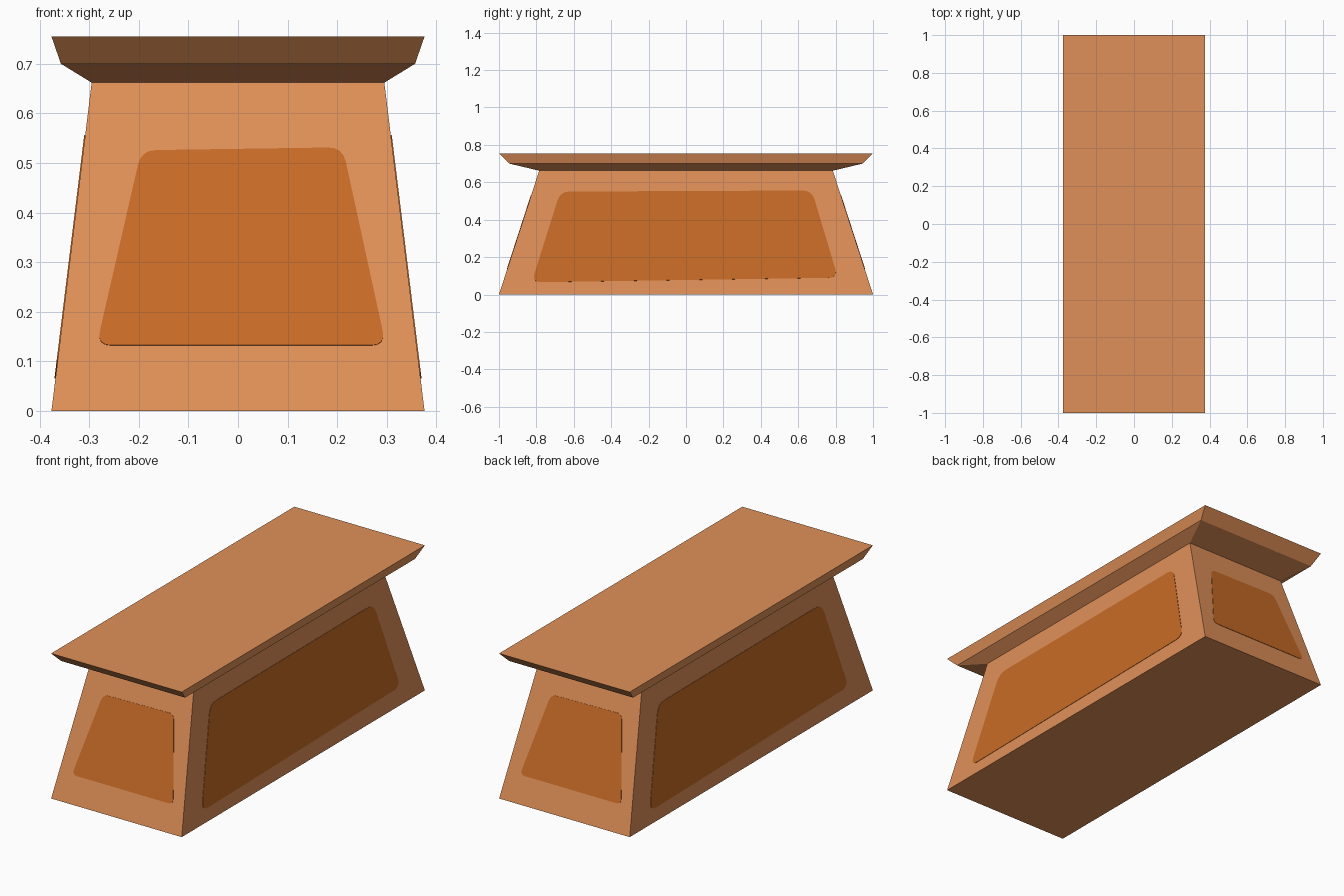
import bpy, bmesh, math
from mathutils import Vector, Matrix

if "Cube" in bpy.data.objects:
    bpy.data.objects.remove(bpy.data.objects["Cube"])


def srgb(*rgb):
    lin = [(c / 255 / 12.92) if c < 11 else ((c / 255 + 0.055) / 1.055) ** 2.4 for c in rgb]
    return (*lin, 1.0)


def material(name, color):
    m = bpy.data.materials.new(name)
    m.diffuse_color = color
    m.use_nodes = True
    m.node_tree.nodes["Principled BSDF"].inputs["Base Color"].default_value = m.diffuse_color
    return m


light_wood = material("light wood", srgb(224, 144, 88))
dark_wood = material("dark wood", srgb(200, 107, 38))


def finish(name, bm, mat):
    bmesh.ops.recalc_face_normals(bm, faces=bm.faces)
    mesh = bpy.data.meshes.new(name)
    bm.to_mesh(mesh)
    bm.free()
    mesh.materials.append(mat)
    ob = bpy.data.objects.new(name, mesh)
    bpy.context.collection.objects.link(ob)
    return ob


# Stand: tapered block flaring into a bevelled top slab (half x, half y, z)
rings = [(0.376, 1.0, 0.0), (0.295, 0.785, 0.662), (0.357, 0.945, 0.70), (0.376, 1.0, 0.755)]
bm = bmesh.new()
loops = [[bm.verts.new((sx * x, sy * y, z)) for sx, sy in ((-1, -1), (1, -1), (1, 1), (-1, 1))]
         for x, y, z in rings]
for a, b in zip(loops, loops[1:]):
    for i in range(4):
        j = (i + 1) % 4
        bm.faces.new((a[i], a[j], b[j], b[i]))
bm.faces.new(loops[0][::-1])
bm.faces.new(loops[-1])
finish("stand_body", bm, light_wood)


def rounded(corners, radius, steps=4):
    """Outline of a polygon with rounded corners."""
    pts = [Vector(c) for c in corners]
    out = []
    for i, p in enumerate(pts):
        a = p + (pts[i - 1] - p).normalized() * radius
        b = p + (pts[(i + 1) % len(pts)] - p).normalized() * radius
        for k in range(steps + 1):
            t = k / steps
            out.append(a * (1 - t) ** 2 + p * 2 * t * (1 - t) + b * t ** 2)
    return out


def panel(name, outline, base, top, angle):
    """Thin plate on a sloping side; base and top are the side's distances from the axis."""
    slope = (base - top) / 0.662
    normal = Vector((0, -1, slope)).normalized()
    turn = Matrix.Rotation(angle, 3, 'Z')
    bm = bmesh.new()
    levels = []
    for offset in (-0.001, 0.002):
        levels.append([bm.verts.new(turn @ (Vector((u, -(base - slope * z), z)) + normal * offset))
                       for u, z in outline])
    lower, upper = levels
    n = len(outline)
    bm.faces.new(lower[::-1])
    bm.faces.new(upper)
    for i in range(n):
        j = (i + 1) % n
        bm.faces.new((lower[i], lower[j], upper[j], upper[i]))
    finish(name, bm, dark_wood)


# Inlaid panels on the short ends and the long sides
end_shape = rounded([(-0.285, 0.132), (0.298, 0.132), (0.211, 0.531), (-0.195, 0.525)], 0.03)
side_shape = rounded([(-0.825, 0.065), (0.812, 0.09), (0.673, 0.556), (-0.672, 0.55)], 0.05)
for name, angle in (("front", 0), ("back", math.pi)):
    panel(name + "_panel", end_shape, 1.0, 0.785, angle)
for name, angle in (("right", math.pi / 2), ("left", -math.pi / 2)):
    panel(name + "_panel", side_shape, 0.376, 0.295, angle)
